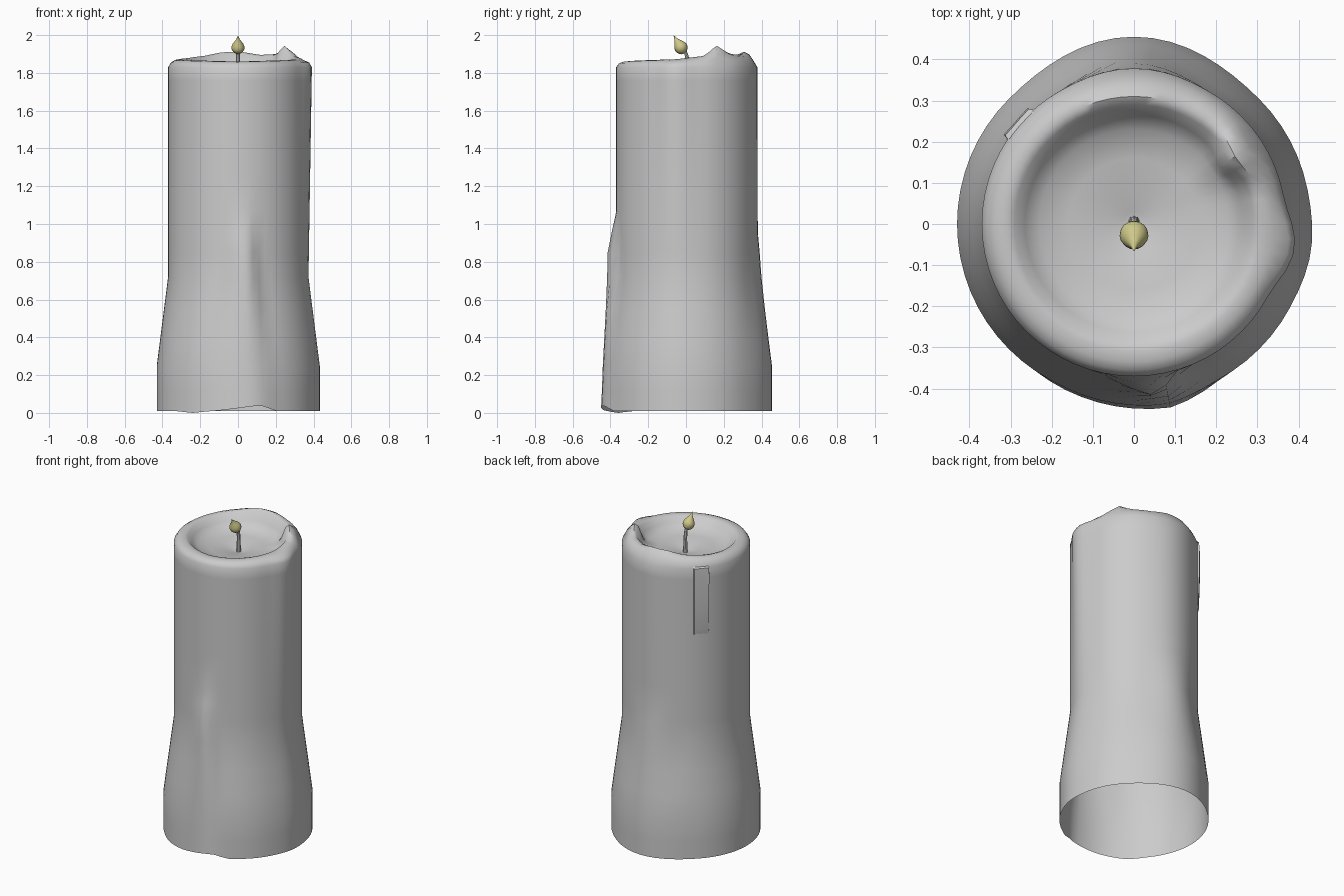
import bpy, bmesh, math
from mathutils import Vector, Matrix

if "Cube" in bpy.data.objects:
    bpy.data.objects.remove(bpy.data.objects["Cube"])

SEG = 64


def lerp(table, t):
    """Piecewise linear lookup in a list of (key, value) pairs."""
    if t <= table[0][0]:
        return table[0][1]
    for (a, va), (b, vb) in zip(table, table[1:]):
        if t <= b:
            return va + (vb - va) * (t - a) / (b - a)
    return table[-1][1]


def off(deg, centre):
    return (deg - centre + 180) % 360 - 180


def bump(d, width):
    return 0.5 + 0.5 * math.cos(math.pi * d / width) if abs(d) < width else 0.0


def make(name, rings, pole=None, start=None, closed=True, angle=40):
    """Skin a stack of point rings, optionally capped with pole points."""
    bm = bmesh.new()
    rows = [[bm.verts.new(p) for p in ring] for ring in rings]
    n = len(rows[0])
    cols = range(n if closed else n - 1)
    for lo, hi in zip(rows, rows[1:]):
        for i in cols:
            j = (i + 1) % n
            bm.faces.new((lo[i], lo[j], hi[j], hi[i]))
    if pole is not None:
        tip = bm.verts.new(pole)
        for i in cols:
            bm.faces.new((rows[-1][i], rows[-1][(i + 1) % n], tip))
    if start is not None:
        tip = bm.verts.new(start)
        for i in cols:
            bm.faces.new((rows[0][(i + 1) % n], rows[0][i], tip))
    me = bpy.data.meshes.new(name)
    bm.to_mesh(me)
    bm.free()
    ob = bpy.data.objects.new(name, me)
    bpy.context.collection.objects.link(ob)
    bpy.ops.object.select_all(action='DESELECT')
    ob.select_set(True)
    bpy.context.view_layer.objects.active = ob
    bpy.ops.object.shade_smooth_by_angle(angle=math.radians(angle))
    return ob


def polar(r, deg, z):
    a = math.radians(deg)
    return Vector((r * math.cos(a), r * math.sin(a), z))


# Candle wall: flared base, front drip fan, back and right runs
WALL = [(0, .43), (.25, .43), (.72, .37), (1.84, .37)]
FAN_R = [(0, .455), (.85, .42), (1.07, .37)]
FAN_LEFT = [(0, -34), (.42, -22), (.6, -17), (1.07, -8)]
FAN_PEAK = [(0, 12), (.5, 10), (1.07, 5)]
FAN_RIGHT = [(0, 30), (.2, 28), (.6, 21), (1.07, 14)]
BACK = [(0, .025), (.25, .025), (.5, .025), (.75, .03), (.95, .01), (1.84, .008)]
RIGHT = [(.7, .005), (1.84, .025)]
BASE_Z = [(-50, .01), (-34, 0), (-10, .015), (15, .04), (28, .01)]


def wall_radius(deg, z):
    r = lerp(WALL, z)
    front = off(deg, 270)
    left, peak, right = lerp(FAN_LEFT, z), lerp(FAN_PEAK, z), lerp(FAN_RIGHT, z)
    w = lerp([(left, 0), ((left + peak) / 2, .5), (peak, 1), (right, 0)], front)
    r += max(0, lerp(FAN_R, z) - r) * w
    r += lerp(BACK, z) * bump(off(deg, 90), 45 if z < .5 else 32)
    r += lerp(RIGHT, z) * bump(off(deg, -9), 20)
    return r


# Uneven melted rim with a peak at the back right
RIM = [(-90, 1.86), (-10, 1.872), (18, 1.89), (33, 1.945), (48, 1.90), (68, 1.895),
       (85, 1.91), (105, 1.91), (125, 1.89), (150, 1.878), (180, 1.872), (270, 1.86)]

degs = [i * 360 / SEG for i in range(SEG)]
rings = []
for z in (0, .12, .25, .4, .55, .72, .85, .96, 1.07, 1.25, 1.45, 1.65, 1.76, 1.83):
    rings.append([polar(wall_radius(d, z), d,
                        z if z else lerp(BASE_Z, off(d, 270))) for d in degs])


# Rounded lip and shallow wax dish (radius, floor height, share of rim height)
for r, floor, share in ((.355, 1.845, .35), (.335, 1.85, .8), (.31, 1.85, 1), (.29, 1.835, .85),
                        (.265, 1.815, .35), (.23, 1.80, .1), (.16, 1.795, 0),
                        (.08, 1.785, 0), (.03, 1.77, 0)):
    ring = []
    for d in degs:
        top = lerp(RIM, d if d <= 270 else d - 360)
        rr = r + (.025 * bump(off(d, -9), 20) if r > .34 else 0)
        rr -= .015 * bump(off(d, 33), 16) if r > .25 else 0
        ring.append(polar(rr, d, floor + (top - floor) * share))
    rings.append(ring)
make("candle_body", rings, pole=(0, 0, 1.765), angle=50)

# Thin raised drip below the rim at the back left
drip = []
for z, h in ((1.40, 0), (1.44, .008), (1.6, .013), (1.78, .016), (1.83, .012), (1.84, -.01)):
    drip.append([polar(.368 + h * k, 139 + a, z) for a, k in
                 ((-7.5, -.3), (-6.5, .9), (-2, .8), (2, .8), (6.5, 1), (7.5, -.3))])
make("wax_drip", drip, closed=False)

# Wick
wick = []
for y, z, r in ((.006, 1.76, .014), (.007, 1.84, .011), (.004, 1.89, .01), (-.006, 1.92, .008)):
    wick.append([Vector((0, y, z)) + polar(r, i * 45, 0) for i in range(8)])
make("wick", wick, pole=(0, -.008, 1.925))

# Flame: a teardrop leaning forward
lean = Matrix.Translation((0, -.008, 1.903)) @ Matrix.Rotation(math.radians(31), 4, 'X')
flame_rings = [[lean @ polar(r, i * 22.5, z) for i in range(16)] for r, z in
               ((.014, .003), (.026, .013), (.034, .028), (.035, .04), (.029, .056),
                (.018, .072), (.009, .087), (.004, .101))]
flame = make("flame", flame_rings, pole=lean @ Vector((0, 0, .113)), start=lean @ Vector((0, 0, 0)))
mat = bpy.data.materials.new("flame_yellow")
mat.diffuse_color = (.62, .58, .25, 1)
mat.use_nodes = True
mat.node_tree.nodes["Principled BSDF"].inputs["Base Color"].default_value = mat.diffuse_color
flame.data.materials.append(mat)
